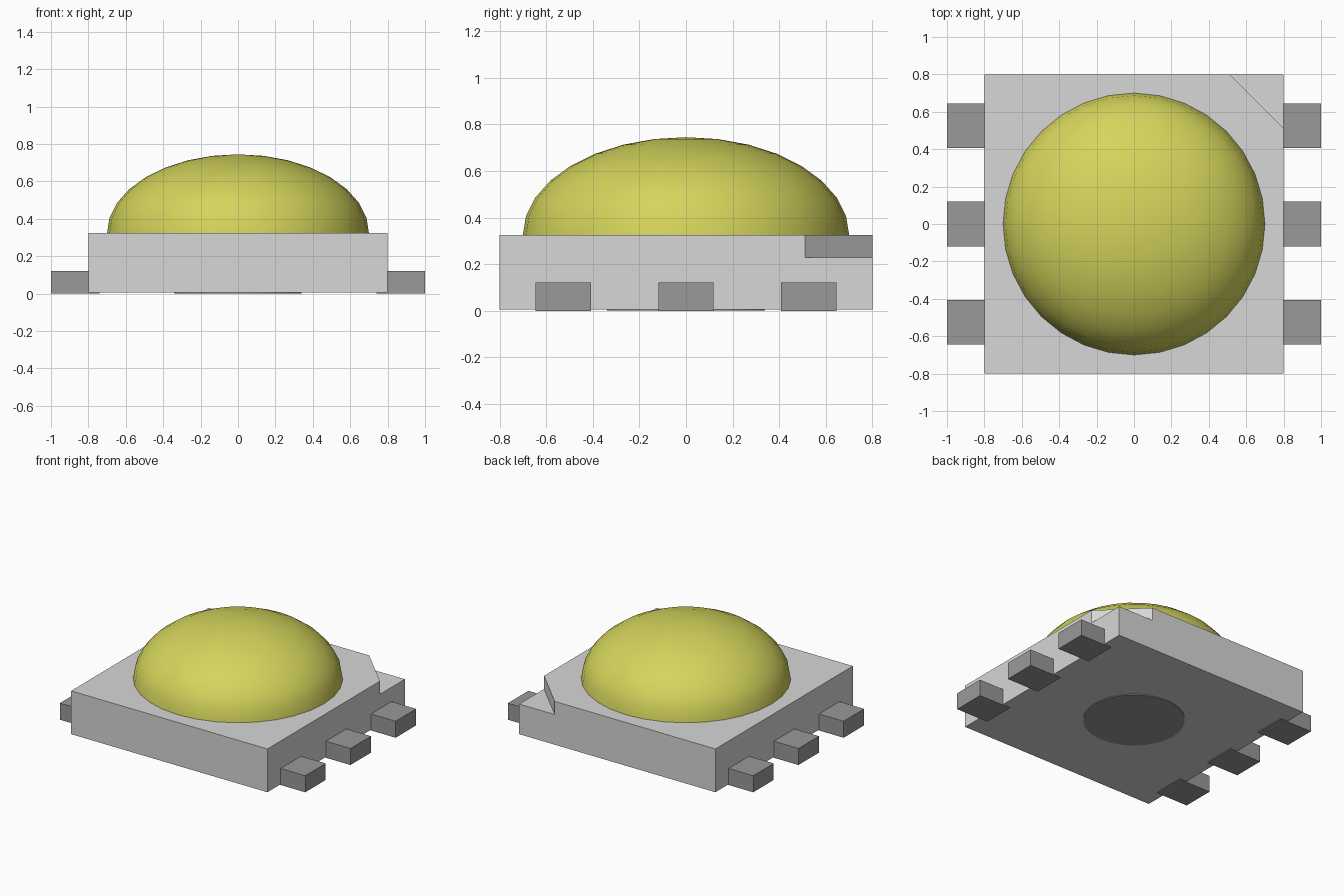
import bpy, bmesh, math
from mathutils import Matrix

cube = bpy.data.objects.get("Cube")
if cube:
    bpy.data.objects.remove(cube, do_unlink=True)


def material(name, rgb):
    m = bpy.data.materials.new(name)
    m.use_nodes = True
    m.diffuse_color = (*rgb, 1)
    m.node_tree.nodes["Principled BSDF"].inputs["Base Color"].default_value = (*rgb, 1)
    return m


LIGHT = material("light grey", (0.68, 0.68, 0.68))
METAL = material("mid grey", (0.32, 0.32, 0.32))
LENS = material("lens yellow", (0.66, 0.66, 0.107))


def add(name, bm, mat):
    me = bpy.data.meshes.new(name)
    bmesh.ops.recalc_face_normals(bm, faces=bm.faces[:])
    bm.to_mesh(me)
    bm.free()
    me.materials.append(mat)
    ob = bpy.data.objects.new(name, me)
    bpy.context.collection.objects.link(ob)
    return ob


def prism(name, outline, z0, z1, mat):
    """Extrude a flat outline from z0 up to z1."""
    bm = bmesh.new()
    face = bm.faces.new([bm.verts.new((x, y, z0)) for x, y in outline])
    top = bmesh.ops.extrude_face_region(bm, geom=[face], use_keep_orig=True)["geom"]
    bmesh.ops.translate(bm, vec=(0, 0, z1 - z0),
                        verts=[v for v in top if isinstance(v, bmesh.types.BMVert)])
    return add(name, bm, mat)


def rect(x0, x1, y0, y1):
    return [(x0, y0), (x1, y0), (x1, y1), (x0, y1)]


# Housing with one notched top corner
BASE, TOP = 0.006, 0.325
housing = prism("housing", rect(-0.8, 0.8, -0.8, 0.8), BASE, TOP, LIGHT)
cutter = prism("notch_cutter", [(0.41, 0.9), (0.9, 0.41), (0.9, 0.9)], 0.228, 0.5, LIGHT)
cutter.hide_render = True
notch = housing.modifiers.new("notch", 'BOOLEAN')
notch.operation = 'DIFFERENCE'
notch.solver = 'EXACT'
notch.object = cutter
bpy.context.view_layer.objects.active = housing
bpy.ops.object.modifier_apply(modifier=notch.name)
bpy.data.objects.remove(cutter, do_unlink=True)

# Domed lens: upper half of a flattened sphere
bm = bmesh.new()
bmesh.ops.create_uvsphere(bm, u_segments=32, v_segments=16, radius=0.7)
bmesh.ops.delete(bm, geom=[v for v in bm.verts if v.co.z < -0.01], context='VERTS')
bm.transform(Matrix.Translation((0, 0, TOP)) @ Matrix.Diagonal((1, 1, 0.6, 1)))
for f in bm.faces:
    f.smooth = True
add("lens", bm, LENS)

# Three contact leads on each side, reaching slightly under the housing
for side, sx in (("left", 1), ("right", -1)):
    for place, y in (("front", -0.526), ("middle", 0), ("back", 0.526)):
        xs = sorted((0.74 * sx, sx))
        prism(f"{side}_{place}_lead", rect(*xs, y - 0.119, y + 0.119), 0, 0.122, METAL)

# Round thermal pad underneath
circle = [(0.34 * math.cos(math.tau * i / 32), 0.34 * math.sin(math.tau * i / 32))
          for i in range(32)]
prism("thermal_pad", circle, 0.001, 0.008, METAL)
